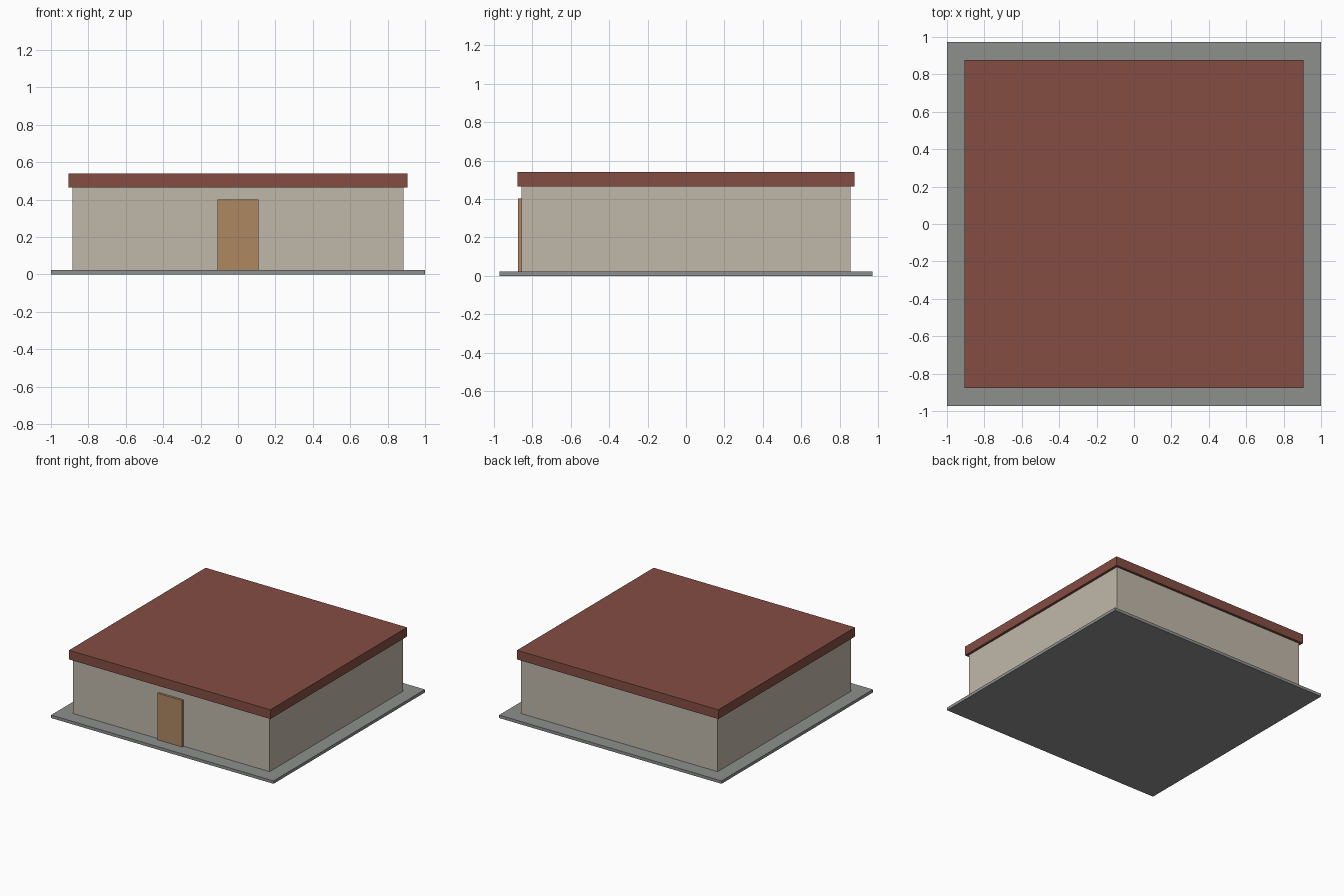
import bpy

if "Cube" in bpy.data.objects:
    bpy.data.objects.remove(bpy.data.objects["Cube"])


def material(name, rgb):
    mat = bpy.data.materials.new(name)
    mat.diffuse_color = (*rgb, 1.0)
    mat.use_nodes = True
    mat.node_tree.nodes["Principled BSDF"].inputs["Base Color"].default_value = mat.diffuse_color
    return mat


def box(name, x, y, z, mat):
    """Box from (min, max) ranges on each axis."""
    bpy.ops.mesh.primitive_cube_add(
        size=1, location=[(a + b) / 2 for a, b in (x, y, z)])
    obj = bpy.context.object
    obj.name = name
    obj.scale = [b - a for a, b in (x, y, z)]
    bpy.ops.object.transform_apply(location=False, rotation=False, scale=True)
    obj.data.materials.append(mat)
    return obj


concrete = material("concrete", (0.27, 0.28, 0.27))
plaster = material("plaster", (0.53, 0.48, 0.40))
tile = material("roof_red", (0.23, 0.075, 0.055))
wood = material("wood", (0.42, 0.25, 0.12))

# Ground slab
box("base_slab", (-1, 1), (-0.972, 0.972), (0, 0.024), concrete)

# Main building body
box("walls", (-0.885, 0.885), (-0.857, 0.857), (0.024, 0.465), plaster)

# Flat overhanging roof
box("roof", (-0.905, 0.905), (-0.877, 0.877), (0.465, 0.54), tile)

# Door panel standing proud of the front wall
box("door", (-0.11, 0.11), (-0.875, -0.857), (0.024, 0.402), wood)
